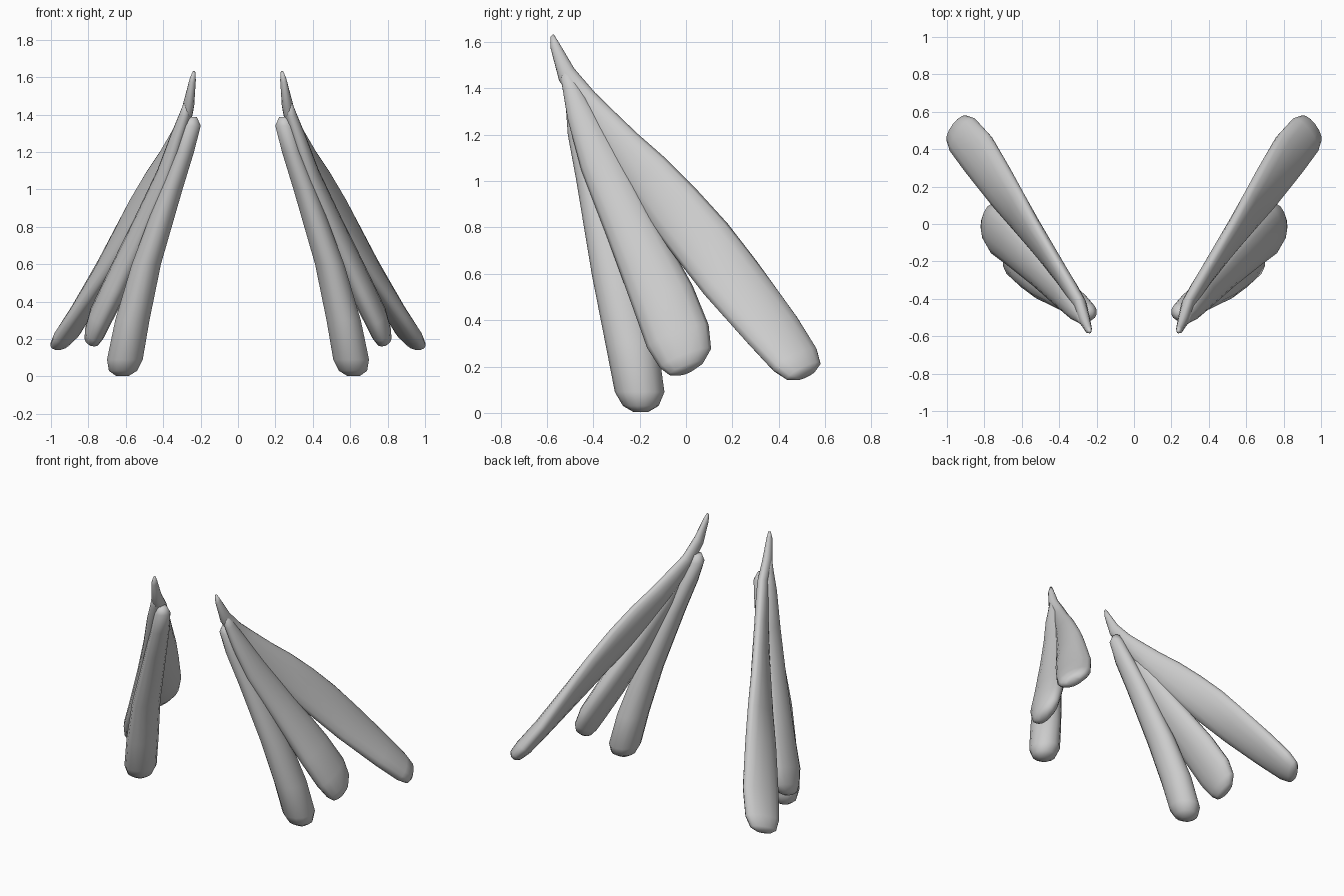
import bpy, bmesh, math
from mathutils import Vector

if "Cube" in bpy.data.objects:
    bpy.data.objects.remove(bpy.data.objects["Cube"], do_unlink=True)

grey = bpy.data.materials.new("soft_grey")
grey.use_nodes = True
grey.diffuse_color = (0.6, 0.6, 0.6, 1)
bsdf = next(n for n in grey.node_tree.nodes if n.type == "BSDF_PRINCIPLED")
bsdf.inputs["Base Color"].default_value = grey.diffuse_color
bsdf.inputs["Roughness"].default_value = 0.6

SIDES = 14


def feather(name, wide, thin, stations, twists=None):
    """Loft elliptical rings; station = x, y, z, half width, half thickness."""
    wide, thin = Vector(wide).normalized(), Vector(thin).normalized()
    bm = bmesh.new()
    rings = []
    for (x, y, z, a, b), twist in zip(stations, twists or [0] * len(stations)):
        c, s = math.cos(math.radians(twist)), math.sin(math.radians(twist))
        u, v = wide * c + thin * s, thin * c - wide * s
        ring = []
        for i in range(SIDES):
            t = math.tau * i / SIDES
            ring.append(bm.verts.new(Vector((x, y, z)) + u * a * math.cos(t) + v * b * math.sin(t)))
        rings.append(ring)
    for lo, hi in zip(rings, rings[1:]):
        for i in range(SIDES):
            j = (i + 1) % SIDES
            bm.faces.new((lo[i], lo[j], hi[j], hi[i]))
    bm.faces.new(rings[0])
    bm.faces.new(rings[-1])
    bmesh.ops.recalc_face_normals(bm, faces=bm.faces)
    mesh = bpy.data.meshes.new(name)
    bm.to_mesh(mesh)
    bm.free()
    mesh.materials.append(grey)
    mesh.polygons.foreach_set("use_smooth", [True] * len(mesh.polygons))
    obj = bpy.data.objects.new(name, mesh)
    bpy.context.collection.objects.link(obj)
    # The opposite side is a mirror image
    obj.modifiers.new("mirror", "MIRROR").use_mirror_merge = False


# Front feather: nearly round, hangs the lowest
feather("front_feather", (0, 1, 0), (1, 0, 0), [
    (.247, -.475, 1.387, .028, .028),
    (.25, -.47, 1.34, .05, .052),
    (.287, -.44, 1.2, .07, .053),
    (.357, -.39, 1, .083, .062),
    (.49, -.302, .6, .105, .08),
    (.565, -.235, .3, .113, .094),
    (.605, -.2, .09, .107, .098),
    (.615, -.195, .03, .077, .077),
    (.618, -.195, .003, .03, .035),
])

# Middle feather: flatter, its root merges into the rear feather
feather("middle_feather", (-.06, .93, .35), (.94, -.08, .35), [
    (.26, -.535, 1.5, .015, .015),
    (.283, -.495, 1.4, .038, .03),
    (.32, -.455, 1.29, .06, .038),
    (.385, -.365, 1.08, .093, .052),
    (.505, -.237, .8, .112, .064),
    (.575, -.168, .65, .125, .068),
    (.645, -.1, .5, .138, .07),
    (.73, -.035, .33, .142, .066),
    (.766, -.002, .235, .118, .056),
    (.781, .002, .192, .08, .042),
    (.786, .002, .176, .035, .02),
])

# Rear feather: longest, pointed at the top, twisting along its length
feather("rear_feather", (0, .8, .6), (.92, -.22, .3), [
    (.235, -.577, 1.627, .009, .008),
    (.242, -.566, 1.585, .022, .018),
    (.262, -.515, 1.46, .042, .03),
    (.287, -.43, 1.35, .05, .034),
    (.33, -.36, 1.26, .066, .038),
    (.385, -.275, 1.15, .087, .04),
    (.455, -.17, 1.03, .108, .044),
    (.535, -.055, .89, .125, .048),
    (.62, .07, .74, .134, .051),
    (.705, .19, .585, .137, .054),
    (.83, .37, .36, .134, .056),
    (.912, .47, .23, .12, .054),
    (.947, .508, .18, .092, .042),
    (.957, .518, .162, .05, .02),
], [-5, -5, 5, 10, 12, 12, 10, 5, -3, -12, -27, -33, -33, -33])
